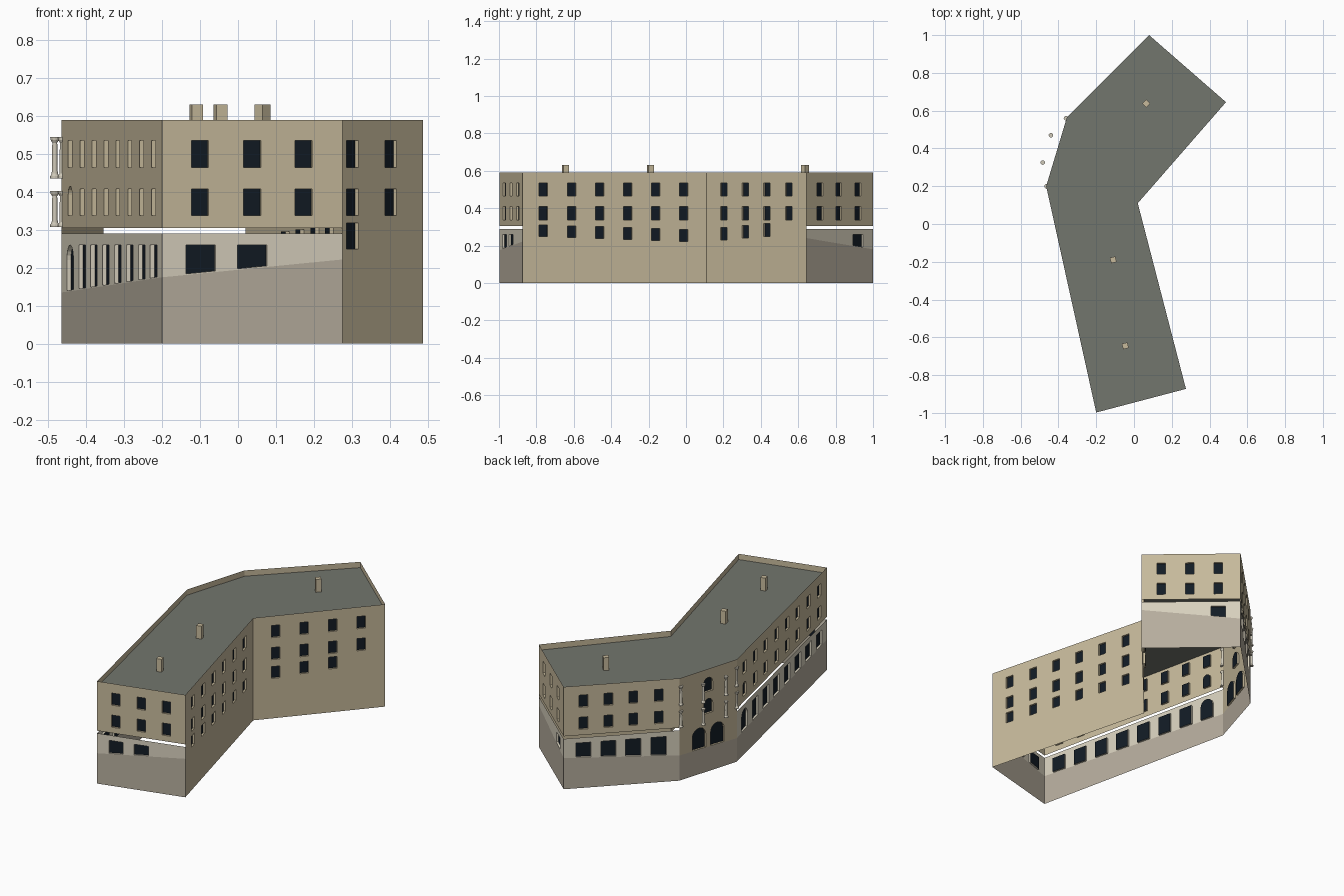
import bpy, bmesh, math
from mathutils import Vector

if "Cube" in bpy.data.objects:
    bpy.data.objects.remove(bpy.data.objects["Cube"])

def material(name, rgb):
    m = bpy.data.materials.new(name)
    m.diffuse_color = (*rgb, 1)
    m.use_nodes = True
    m.node_tree.nodes["Principled BSDF"].inputs["Base Color"].default_value = m.diffuse_color
    return m

PLASTER = material("plaster", (0.57, 0.49, 0.33))
STONE = material("pale_stone", (0.68, 0.63, 0.51))
BASE = material("base_stone", (0.47, 0.42, 0.34))
ROOF = material("roof_felt", (0.17, 0.18, 0.155))
GLASS = material("dark_glass", (0.006, 0.011, 0.018))
TRIM = material("column_stone", (0.62, 0.58, 0.48))

# Plan corners, counter-clockwise, and street level (top of base) at each
P = dict(A=(-0.20, -0.998), B=(0.275, -0.873), C=(0.02, 0.11), D=(0.487, 0.645),
         E=(0.08, 1.0), F=(-0.355, 0.565), G=(-0.465, 0.20))
STREET = dict(A=0.175, B=0.222, D=0.24, E=0.18, F=0.145, G=0.135)
TOP, ROOF_Z, SHOP_TOP, UPPER = 0.59, 0.557, 0.29, 0.305
RECESS = 0.011

def add_object(name, bm, mats):
    me = bpy.data.meshes.new(name)
    bm.to_mesh(me)
    bm.free()
    for m in mats:
        me.materials.append(m)
    ob = bpy.data.objects.new(name, me)
    bpy.context.collection.objects.link(ob)
    return ob

def rect(u, w, z0, z1):
    return [(u - w / 2, z0), (u + w / 2, z0), (u + w / 2, z1), (u - w / 2, z1)]

def arch(u, w, z0, z1, z0b=None):
    z0b = z0 if z0b is None else z0b
    r = w / 2
    return [(u - r, z0), (u + r, z0b)] + [
        (u + r * math.cos(math.pi * i / 10), z1 - r + r * math.sin(math.pi * i / 10))
        for i in range(11)]

def wall(name, a, b, outline, holes, mat):
    """Thin wall sheet from corner a to b with recessed glazed openings."""
    pa, pb = Vector((*P[a], 0)), Vector((*P[b], 0))
    d = (pb - pa).normalized()
    out = Vector((d.y, -d.x, 0))
    at = lambda u, z, depth=0: pa + d * u + Vector((0, 0, z)) - out * depth
    bm = bmesh.new()

    def face(verts, idx, n):
        f = bm.faces.new(verts)
        f.normal_update()
        if f.normal.dot(n) < 0:
            f.normal_flip()
        f.material_index = idx

    loops, edges = [], []
    for pts in [outline] + holes:
        vs = [bm.verts.new(at(u, z)) for u, z in pts]
        loops.append(vs)
        edges += [bm.edges.new((vs[i], vs[(i + 1) % len(vs)])) for i in range(len(vs))]
    bmesh.ops.triangle_fill(bm, use_beauty=True, edges=edges, normal=out)
    for f in bm.faces:
        f.normal_update()
        if f.normal.dot(out) < 0:
            f.normal_flip()
    for pts, vs in zip(holes, loops[1:]):
        back = [bm.verts.new(at(u, z, RECESS)) for u, z in pts]
        mid = sum((v.co for v in vs), Vector()) / len(vs)
        for i in range(len(vs)):
            j = (i + 1) % len(vs)
            face((vs[i], vs[j], back[j], back[i]), 0, mid - (vs[i].co + vs[j].co) / 2)
        face([bm.verts.new(v.co) for v in back], 1, out)
    return add_object(name, bm, [mat, GLASS])

def length(a, b):
    return (Vector(P[b]) - Vector(P[a])).length

ROWS = [(0.338, 0.408), (0.465, 0.535)]
W, SHOP_W = 0.047, 0.08

def grid(L, fractions):
    return [rect(f * L, W, *r) for r in ROWS for f in fractions]

def street_level(a, b, u):
    return STREET[a] + (STREET[b] - STREET[a]) * u / length(a, b)

def shop(a, b, f, arched=False, w=SHOP_W, top=0.26):
    u = f * length(a, b)
    zl, zr = (street_level(a, b, u + s * w / 2) + 0.003 for s in (-1, 1))
    if arched:
        return arch(u, w, zl, top, zr)
    return [(u - w / 2, zl), (u + w / 2, zr), (u + w / 2, top), (u - w / 2, top)]

def base(name, a, b):
    L = length(a, b)
    wall(name + "_base", a, b, [(0, 0), (L, 0), (L, STREET[b]), (0, STREET[a])], [], BASE)

def street_side(name, a, b, windows, shops):
    L = length(a, b)
    base(name, a, b)
    wall(name + "_shopfront", a, b,
         [(0, STREET[a]), (L, STREET[b]), (L, SHOP_TOP), (0, SHOP_TOP)], shops, STONE)
    wall(name + "_upper_wall", a, b,
         [(0, UPPER), (L, UPPER), (L, TOP), (0, TOP)], windows, PLASTER)

# Street facades
street_side("front", "A", "B", grid(length("A", "B"), (0.21, 0.5, 0.785)),
            [shop("A", "B", f) for f in (0.215, 0.5)])
street_side("north_end", "D", "E", grid(length("D", "E"), (0.2, 0.485, 0.775)),
            [shop("D", "E", 0.775)])
street_side("northwest", "E", "F", grid(length("E", "F"), (0.17, 0.385, 0.6, 0.82)),
            [shop("E", "F", f) for f in (0.17, 0.385, 0.6, 0.82)])
bays = [0.085 + 0.1185 * i for i in range(8)]
L = length("G", "A")
west = grid(L, bays)
west[0] = arch(bays[0] * L, W, 0.338, 0.415)
street_side("west", "G", "A", west, [shop("G", "A", f, i == 0) for i, f in enumerate(bays)])

# Chamfered corner facade, full height, with arches
L = length("F", "G")
base("corner", "F", "G")
wall("corner_wall", "F", "G", [(0, STREET["F"]), (L, STREET["G"]), (L, TOP), (0, TOP)],
     [shop("F", "G", f, True, 0.09, 0.265) for f in (0.34, 0.66)] +
     [arch(0.5 * L, 0.06, 0.335, 0.418), arch(0.5 * L, 0.06, 0.46, 0.54)], PLASTER)

# Courtyard facades, third row follows the sloping ground
L = length("B", "C")
fr = [0.113 + 0.1525 * i for i in range(6)]
wall("courtyard_east_wall", "B", "C", [(0, 0), (L, 0), (L, TOP), (0, TOP)],
     grid(L, fr) + [rect(f * L, W, 0.248 - 0.005 * i, 0.311 - 0.005 * i)
                    for i, f in enumerate(fr)], PLASTER)
L = length("C", "D")
fr = [0.17 + 0.2165 * i for i in range(4)]
wall("courtyard_south_wall", "C", "D", [(0, 0), (L, 0), (L, TOP), (0, TOP)],
     grid(L, fr) + [rect(f * L, W, 0.23 + 0.01 * i, 0.298 + 0.01 * i)
                    for i, f in enumerate(fr[:3])], PLASTER)

# Flat roof set below the parapet
bm = bmesh.new()
bm.faces.new([bm.verts.new((*p, ROOF_Z)) for p in P.values()])
bmesh.ops.triangulate(bm, faces=bm.faces[:])
add_object("roof", bm, [ROOF])

# Chimneys
for i, (x, y, deg) in enumerate([(-0.11, -0.19, 14), (-0.046, -0.645, 14), (0.065, 0.637, 45)]):
    h = 0.631 - ROOF_Z
    bpy.ops.mesh.primitive_cube_add(size=1, location=(x, y, ROOF_Z + h / 2),
                                    rotation=(0, 0, math.radians(deg)))
    ob = bpy.context.object
    ob.name = f"chimney_{i + 1}"
    ob.scale = (0.03, 0.03, h)
    ob.data.materials.append(PLASTER)

# Corner columns, two storeys, turned from one profile (radius, height fraction)
PROFILE = [(0.012, 0), (0.012, 0.06), (0.008, 0.12), (0.0065, 0.86), (0.011, 0.93), (0.012, 1)]
SIDES = 12

def column(name, x, y, z0, z1):
    bm = bmesh.new()
    rings = [[bm.verts.new((x + r * math.cos(2 * math.pi * k / SIDES),
                            y + r * math.sin(2 * math.pi * k / SIDES), z0 + (z1 - z0) * t))
              for k in range(SIDES)] for r, t in PROFILE]
    for lo, hi in zip(rings, rings[1:]):
        for k in range(SIDES):
            j = (k + 1) % SIDES
            bm.faces.new((lo[k], lo[j], hi[j], hi[k]))
    bm.faces.new(rings[0][::-1])
    bm.faces.new(rings[-1])
    add_object(name, bm, [TRIM])

for i, (x, y) in enumerate([(-0.36, 0.56), (-0.44, 0.47), (-0.483, 0.325), (-0.463, 0.20)]):
    column(f"lower_column_{i + 1}", x, y, 0.308, 0.402)
    column(f"upper_column_{i + 1}", x, y, 0.435, 0.545)
